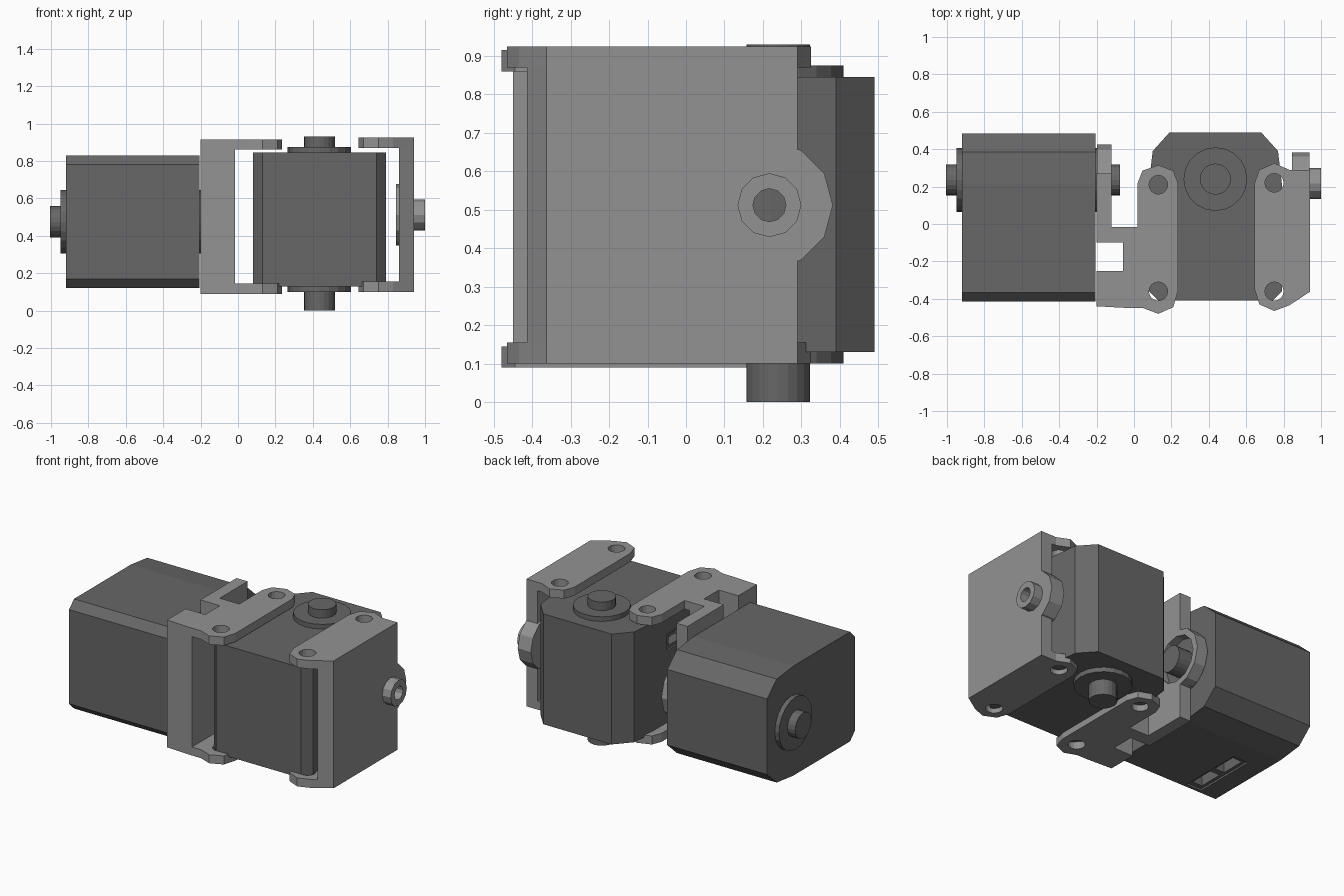
import bpy, bmesh
from mathutils import Matrix

cube = bpy.data.objects.get("Cube")
if cube:
    bpy.data.objects.remove(cube, do_unlink=True)


def material(name, v):
    m = bpy.data.materials.new(name)
    m.use_nodes = True
    m.diffuse_color = (v, v, v, 1)
    m.node_tree.nodes["Principled BSDF"].inputs["Base Color"].default_value = (v, v, v, 1)
    return m


DARK = material("dark grey casing", 0.135)
LIGHT = material("light grey bracket", 0.29)


def finish(name, bm, mat):
    bmesh.ops.recalc_face_normals(bm, faces=bm.faces)
    me = bpy.data.meshes.new(name)
    bm.to_mesh(me)
    bm.free()
    me.materials.append(mat)
    ob = bpy.data.objects.new(name, me)
    bpy.context.collection.objects.link(ob)
    return ob


def prism(name, pts, z0, z1, mat):
    """Extrude an xy outline from z0 to z1."""
    bm = bmesh.new()
    face = bm.faces.new([bm.verts.new((x, y, z0)) for x, y in pts])
    top = bmesh.ops.extrude_face_region(bm, geom=[face])["geom"]
    verts = [g for g in top if isinstance(g, bmesh.types.BMVert)]
    bmesh.ops.translate(bm, verts=verts, vec=(0, 0, z1 - z0))
    return finish(name, bm, mat)


def box(name, x0, x1, y0, y1, z0, z1, mat):
    return prism(name, [(x0, y0), (x1, y0), (x1, y1), (x0, y1)], z0, z1, mat)


def cylinder(name, axis, a0, a1, centre, r, sides, mat):
    """Cylinder from a0 to a1 along x or z; centre is in the other two axes."""
    bm = bmesh.new()
    bmesh.ops.create_cone(bm, cap_ends=True, segments=sides, radius1=r, radius2=r, depth=a1 - a0)
    mid = (a0 + a1) / 2
    if axis == "x":
        bm.transform(Matrix.Translation((mid, *centre)) @ Matrix.Rotation(1.5707963, 4, "Y"))
    else:
        bm.transform(Matrix.Translation((*centre, mid)))
    return finish(name, bm, mat)


def cut(ob, *cutters):
    """Subtract the cutters, bake the result and discard them."""
    for c in cutters:
        mod = ob.modifiers.new("cut", "BOOLEAN")
        mod.operation, mod.solver, mod.object = "DIFFERENCE", "EXACT", c
    dg = bpy.context.evaluated_depsgraph_get()
    dg.update()
    me = bpy.data.meshes.new_from_object(ob.evaluated_get(dg))
    ob.modifiers.clear()
    ob.data = me
    for c in cutters:
        bpy.data.objects.remove(c, do_unlink=True)
    return ob


# Motor: chamfered casing with a socket, two collars and two shafts
def motor(side, matrix):
    cx, hub = 0.435, (0.435, 0.24)
    half = [(0.245, 0.49), (0.335, 0.39), (0.355, 0.22), (0.355, -0.36), (0.305, -0.41)]
    outline = [(cx + x, y) for x, y in half] + [(cx - x, y) for x, y in reversed(half)]
    casing = prism(side + "_motor_casing", outline, 0.13, 0.845, DARK)
    cut(casing,
        box("socket_rim", 0, 0.092, -0.34, 0.08, 0.61, 0.72, DARK),
        box("socket_a", 0.01, 0.16, -0.31, -0.15, 0.63, 0.70, DARK),
        box("socket_b", 0.01, 0.16, -0.11, 0.05, 0.63, 0.70, DARK))
    parts = [casing]
    for end, z0, z1, r in (("upper_collar", 0.84, 0.875, 0.17), ("upper_shaft", 0.87, 0.93, 0.083),
                           ("lower_collar", 0.10, 0.135, 0.17), ("lower_shaft", 0, 0.105, 0.083)):
        parts.append(cylinder(f"{side}_motor_{end}", "z", z0, z1, hub, r, 20, DARK))
    for p in parts:
        p.data.transform(matrix)


motor("left", Matrix.Identity(4))
motor("right", Matrix(((0, 0, -1, -0.075), (0, 1, 0, -0.005), (1, 0, 0, 0.04), (0, 0, 0, 1))))


# Bracket arms: a flat plate above and below with two screw holes each
def arms(name, outline, holes, low, high):
    t = 0.055
    for end, z in (("lower", low), ("upper", high - t)):
        arm = prism(f"{name}_{end}_arm", outline, z, z + t, LIGHT)
        cut(arm, *[cylinder("hole", "z", z - 0.1, z + 0.2, h, 0.05, 16, LIGHT) for h in holes])


# Inner bracket: channelled spine, ring around the shaft, arms
spine = prism("inner_bracket_spine",
              [(-0.2, -0.44), (-0.015, -0.45), (-0.015, -0.015), (-0.12, -0.015), (-0.12, 0.27),
               (-0.2, 0.27), (-0.2, -0.10), (-0.06, -0.10), (-0.06, -0.25), (-0.2, -0.25)],
              0.09, 0.915, LIGHT)
ring = cylinder("inner_bracket_ring", "x", -0.199, -0.121, (0.235, 0.49), 0.19, 12, LIGHT)
for part in (spine, ring):
    cut(part, cylinder("bore", "x", -0.3, -0.08, (0.235, 0.49), 0.15, 12, LIGHT))
arms("inner_bracket",
     [(-0.015, -0.45), (0.05, -0.45), (0.13, -0.48), (0.21, -0.445), (0.235, -0.36), (0.235, 0.22),
      (0.21, 0.285), (0.13, 0.315), (0.045, 0.285), (0.02, 0.22), (0.02, -0.015), (-0.015, -0.015)],
     [(0.13, 0.21), (0.13, -0.36)], 0.09, 0.915)

# Outer bracket: end plate, round bulge, hollow boss, arms
hub = (0.217, 0.512)
plate = prism("outer_bracket_plate", [(0.86, -0.413), (0.94, -0.363), (0.94, 0.29), (0.86, 0.29)],
              0.10, 0.925, LIGHT)
bulge = cylinder("outer_bracket_bulge", "x", 0.845, 0.939, hub, 0.165, 12, LIGHT)
boss = cylinder("outer_bracket_boss", "x", 0.93, 1.0, hub, 0.083, 12, LIGHT)
for part in (plate, bulge, boss):
    cut(part, cylinder("bore", "x", 0.7, 1.1, hub, 0.043, 12, LIGHT))
arms("outer_bracket",
     [(0.645, 0.22), (0.645, -0.35), (0.67, -0.43), (0.75, -0.465), (0.83, -0.435), (0.94, -0.363),
      (0.94, 0.29), (0.83, 0.29), (0.75, 0.325), (0.67, 0.29)],
     [(0.75, 0.22), (0.75, -0.36)], 0.10, 0.925)
